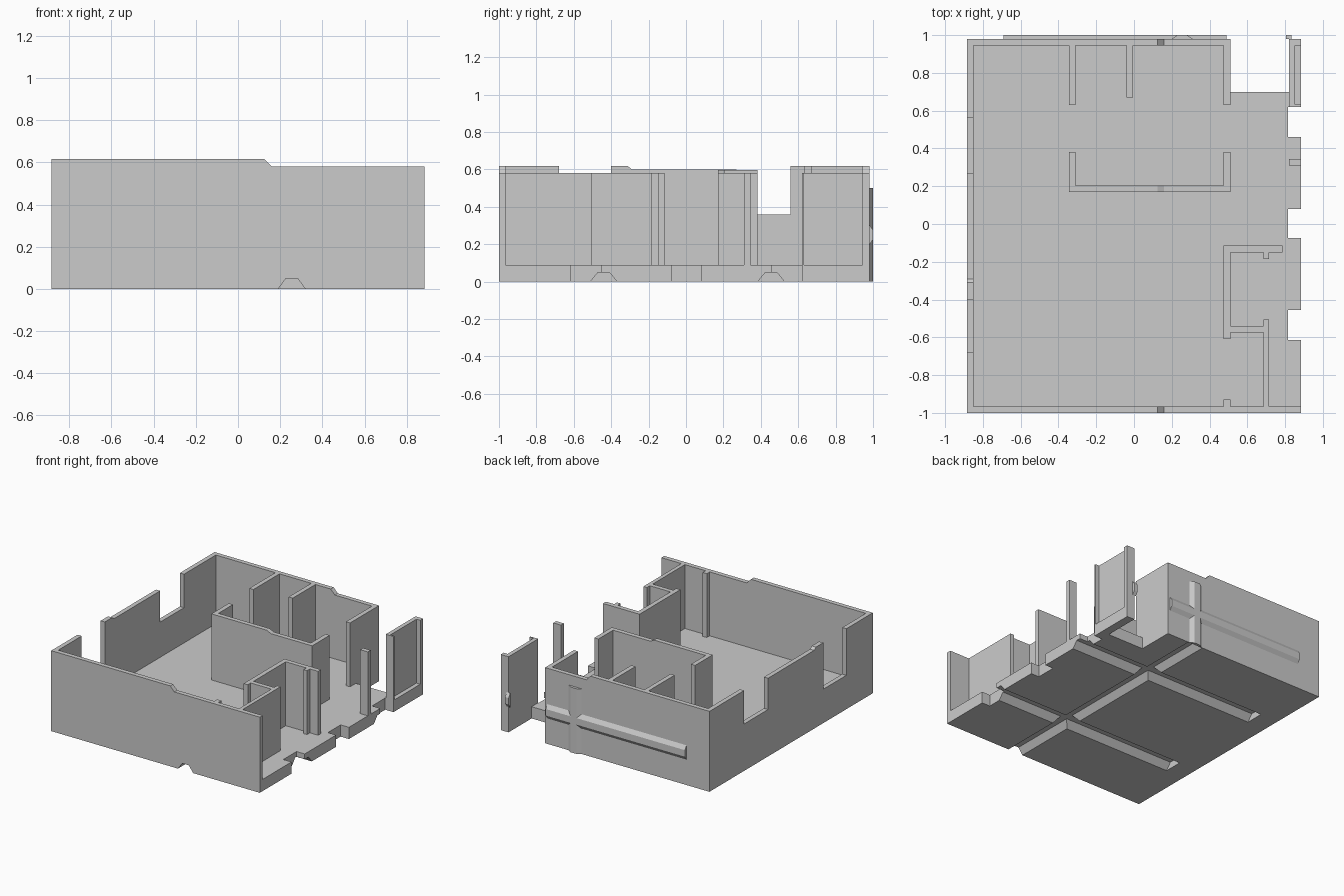
import bpy, bmesh
from mathutils import Vector

cube = bpy.data.objects.get("Cube")
if cube:
    bpy.data.objects.remove(cube, do_unlink=True)

GREY = (0.6, 0.6, 0.6, 1)
mat = bpy.data.materials.new("plain grey")
mat.use_nodes = True
mat.diffuse_color = GREY
mat.node_tree.nodes["Principled BSDF"].inputs["Base Color"].default_value = GREY

FLOOR = 0.09      # floor thickness
LOW, HIGH = 0.58, 0.617
T = 0.035         # wall thickness


def prism(name, outline, axis, start, end):
    """Extrude a 2D outline along an axis: x uses (y, z), y uses (x, z), z uses (x, y)."""
    def place(a, b):
        return {"x": (start, a, b), "y": (a, start, b), "z": (a, b, start)}[axis]
    bm = bmesh.new()
    face = bm.faces.new([bm.verts.new(place(a, b)) for a, b in outline])
    ext = bmesh.ops.extrude_face_region(bm, geom=[face])
    step = Vector([end - start if axis == k else 0 for k in "xyz"])
    moved = [g for g in ext["geom"] if isinstance(g, bmesh.types.BMVert)]
    bmesh.ops.translate(bm, vec=step, verts=moved)
    bmesh.ops.recalc_face_normals(bm, faces=bm.faces)
    mesh = bpy.data.meshes.new(name)
    bm.to_mesh(mesh)
    bm.free()
    mesh.materials.append(mat)
    obj = bpy.data.objects.new(name, mesh)
    bpy.context.collection.objects.link(obj)
    return obj


def box(name, x0, x1, y0, y1, top=LOW, bottom=FLOOR):
    return prism(name, [(x0, y0), (x1, y0), (x1, y1), (x0, y1)], "z", bottom, top)


def stepped_wall(name, x0, x1, y0, high):
    """Wall along x whose top slopes down to the low height."""
    outline = [(x0, FLOOR), (x1, FLOOR), (x1, LOW), (0.16, LOW), (0.125, high), (x0, high)]
    return prism(name, outline, "y", y0, y0 + T)


def trapezoid(mid, base, wide, tip, narrow):
    return [(mid - wide, base), (mid + wide, base), (mid + narrow, tip), (mid - narrow, tip)]


# Floor slab with door notches on the right and a cutout at the back
notches = []
for lo, hi in ((-0.615, -0.455), (-0.075, 0.08), (0.46, 0.62)):
    notches += [(0.885, lo), (0.815, lo), (0.815, hi), (0.885, hi)]
floor = prism("floor", [(-0.885, -1), (0.885, -1)] + notches + [
    (0.885, 0.98), (0.82, 0.98), (0.82, 0.7), (0.51, 0.7), (0.51, 0.98), (-0.885, 0.98)],
    "z", 0, FLOOR)

# Channels cut in the underside
cutters = [prism("channel_cutter_long", trapezoid(0.255, -0.001, 0.065, 0.05, 0.028), "y", -1.1, 0.979)]
for y in (-0.44, 0.455):
    cutters.append(prism("channel_cutter_cross", trapezoid(y, -0.001, 0.072, 0.05, 0.03), "x", -0.73, 1.0))
for c in cutters:
    mod = floor.modifiers.new("channel", "BOOLEAN")
    mod.operation = "DIFFERENCE"
    mod.solver = "EXACT"
    mod.object = c
    c.hide_render = True
    c.hide_set(True)
    c.display_type = "WIRE"

# Outer walls
stepped_wall("front_wall", -0.885, 0.885, -1, HIGH)
stepped_wall("back_wall", -0.885, 0.51, 0.98 - T, HIGH)
prism("left_wall", [
    (-1 + T, FLOOR), (0.98 - T, FLOOR), (0.98 - T, HIGH), (0.56, HIGH), (0.56, 0.36),
    (0.27, 0.36), (0.27, 0.6), (-0.29, 0.6), (-0.31, HIGH), (-0.4, HIGH),
    (-0.4, 0.26), (-0.68, 0.26), (-0.68, HIGH), (-1 + T, HIGH)],
    "x", -0.885, -0.885 + T)

# Back partitions
for x, y, top in ((-0.345, 0.63, HIGH), (-0.04, 0.67, HIGH), (0.475, 0.63, LOW)):
    box("back_partition", x, x + T, y, 0.98 - T, top)

# Middle U-shaped wall
stepped_wall("middle_wall", -0.345, 0.51, 0.17, 0.597)
box("middle_wing_right_side", -0.345, -0.345 + T, 0.17 + T, 0.382, 0.597)
box("middle_wing_left_side", 0.475, 0.51, 0.17 + T, 0.382)

# Small rooms at the front corner
box("small_room_side_wall", 0.475, 0.51, -0.61, -0.115)
box("small_room_back_wall", 0.51, 0.785, -0.15, -0.115)
box("small_room_back_stub", 0.685, 0.715, -0.185, -0.15)
box("small_room_front_wall", 0.51, 0.685, -0.575, -0.54)
box("corner_room_wall", 0.685, 0.715, -1 + T, -0.505)
box("front_wall_stub", 0.475, 0.51, -1 + T, -0.93)

# Free-standing post and recessed corner panel
box("post", 0.82, 0.885, 0.31, 0.345)
box("corner_panel", 0.82, 0.852, 0.632, 0.945)
box("corner_panel_front_edge", 0.82, 0.885, 0.62, 0.632)
box("corner_panel_back_edge", 0.82, 0.885, 0.945, 0.98)

# Raised ridges on the outside of the back wall
prism("vertical_ridge", trapezoid(0.255, 0.98, 0.055, 1.0, 0.025), "z", 0, 0.5)
ridge = [(0.98, 0.195), (1.0, 0.225), (1.0, 0.275), (0.98, 0.305)]
prism("horizontal_ridge", ridge, "x", -0.69, 0.49)
prism("corner_ridge", ridge, "x", 0.805, 0.835)
